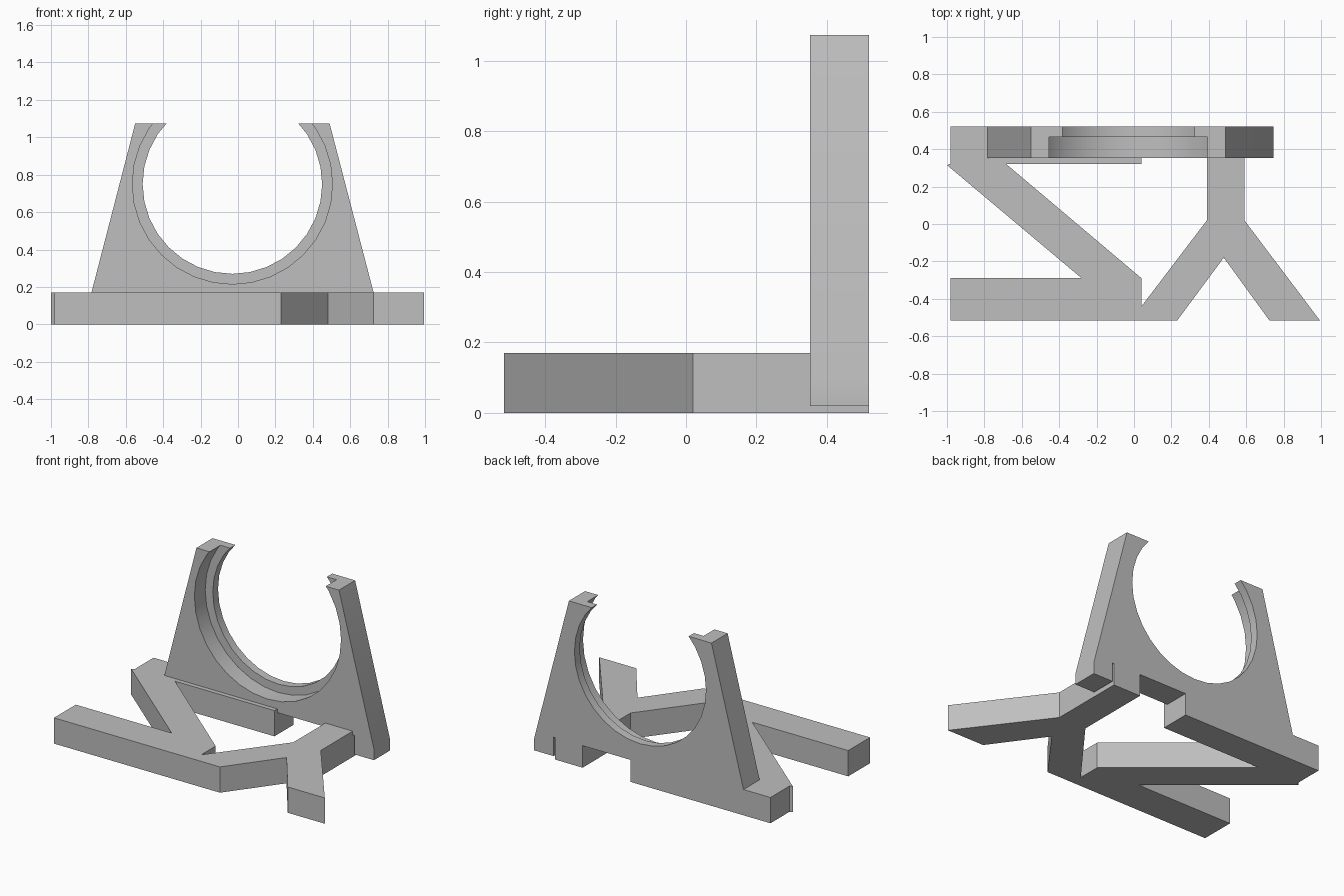
import bpy, math

cube = bpy.data.objects.get("Cube")
if cube:
    bpy.data.objects.remove(cube, do_unlink=True)

grey = bpy.data.materials.new("plain grey")
grey.use_nodes = True
colour = (0.52, 0.52, 0.52, 1)
grey.diffuse_color = colour
grey.node_tree.nodes["Principled BSDF"].inputs["Base Color"].default_value = colour


def prism(name, outline, place, start, end):
    """Extrude a counter-clockwise outline; place(u, v, w) maps it into space."""
    n = len(outline)
    verts = [place(u, v, w) for w in (start, end) for u, v in outline]
    faces = [tuple(reversed(range(n))), tuple(range(n, 2 * n))]
    faces += [(i, (i + 1) % n, (i + 1) % n + n, i + n) for i in range(n)]
    mesh = bpy.data.meshes.new(name)
    mesh.from_pydata(verts, [], faces)
    mesh.materials.append(grey)
    obj = bpy.data.objects.new(name, mesh)
    bpy.context.collection.objects.link(obj)
    return obj


def flat(u, v, w):
    return (u, v, w)


def upright(u, v, w):
    return (u, -w, v)


def combine(target, other, operation):
    """Apply a boolean and discard the second object."""
    mod = target.modifiers.new(operation, 'BOOLEAN')
    mod.operation, mod.solver, mod.object = operation, 'EXACT', other
    bpy.context.view_layer.objects.active = target
    bpy.ops.object.modifier_apply(modifier=mod.name)
    bpy.data.objects.remove(other, do_unlink=True)


FRONT, BACK, LEDGE, BASE_TOP = -0.517, 0.52, 0.465, 0.17

# Base: zigzag bars on one side joined to a forked bar on the other
base = prism("base_bars", [
    (-0.98, FRONT), (0.23, FRONT), (0.48, -0.18), (0.725, FRONT), (0.995, FRONT),
    (0.59, 0.02), (0.59, BACK), (0.39, BACK), (0.39, 0.02), (0.04, -0.44),
    (0.04, -0.29), (-0.685, 0.322), (0.04, 0.322), (0.04, BACK), (-0.98, BACK),
    (-0.98, 0.322), (-1.0, 0.315), (-0.28, -0.29), (-0.98, -0.29)],
    flat, 0, BASE_TOP)

# Upright plate with sloping sides and a small foot beside the forked bar
plate = prism("cradle_plate", [
    (-0.79, 0.145), (0.602, 0.145), (0.602, 0.02), (0.745, 0.02), (0.745, 0.093),
    (0.49, 1.073), (-0.55, 1.073)], upright, -BACK, -0.352)

# Stepped round opening: narrow at the back, wider recess at the front
for radius, near, far in ((0.48, 0.2, 0.7), (0.535, 0.2, LEDGE)):
    circle = [(-0.03 + radius * math.cos(a), 0.75 + radius * math.sin(a))
              for a in (math.tau * i / 32 for i in range(32))]
    cutter = prism("opening_cutter", circle, upright, -far, -near)
    cutter.hide_render = True
    combine(plate, cutter, 'DIFFERENCE')

combine(base, plate, 'UNION')
base.name = "cradle_stand"

bpy.ops.object.select_all(action='DESELECT')
base.select_set(True)
bpy.context.view_layer.objects.active = base
bpy.ops.object.shade_smooth_by_angle(angle=math.radians(25))
